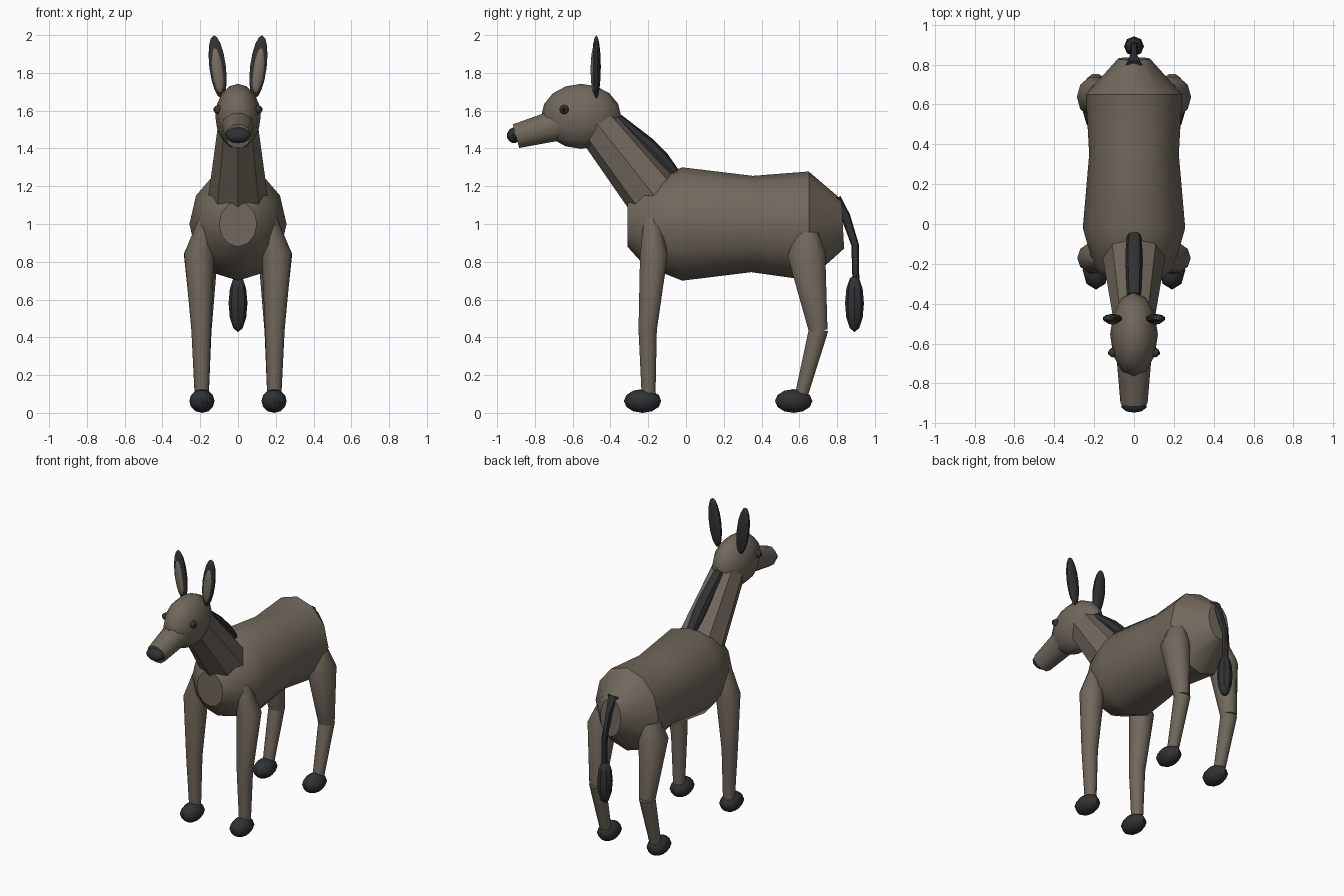
import bpy, bmesh, math
from mathutils import Vector, Matrix, Euler

if "Cube" in bpy.data.objects:
    bpy.data.objects.remove(bpy.data.objects["Cube"])


def material(name, rgb):
    m = bpy.data.materials.new(name)
    m.diffuse_color = (*rgb, 1)
    m.use_nodes = True
    m.node_tree.nodes["Principled BSDF"].inputs["Base Color"].default_value = m.diffuse_color
    return m


COAT = material("brown_coat", (0.165, 0.138, 0.108))
DARK = material("charcoal", (0.03, 0.031, 0.033))
INNER = material("ear_lining", (0.20, 0.16, 0.125))
EYE = material("eye_brown", (0.05, 0.038, 0.03))
BLACK = material("pupil_black", (0.006, 0.006, 0.006))


def finish(bm, name, mat):
    bmesh.ops.recalc_face_normals(bm, faces=bm.faces)
    me = bpy.data.meshes.new(name)
    bm.to_mesh(me)
    bm.free()
    me.materials.append(mat)
    ob = bpy.data.objects.new(name, me)
    bpy.context.collection.objects.link(ob)
    bpy.ops.object.select_all(action='DESELECT')
    ob.select_set(True)
    bpy.context.view_layer.objects.active = ob
    bpy.ops.object.shade_smooth_by_angle(angle=math.radians(42))
    return ob


def loft(name, mat, rings, sides=10):
    """Tube through rings of (x, y, z, half width, half depth)."""
    bm = bmesh.new()
    pts = [Vector(r[:3]) for r in rings]
    loops = []
    for i, r in enumerate(rings):
        t = (pts[min(i + 1, len(pts) - 1)] - pts[max(i - 1, 0)]).normalized()
        u = Vector((1, 0, 0))
        u = (u - t * u.dot(t)).normalized()
        v = t.cross(u)
        loops.append([bm.verts.new(pts[i] + u * r[3] * math.cos(a) + v * r[4] * math.sin(a))
                      for a in (2 * math.pi * k / sides for k in range(sides))])
    for a, b in zip(loops, loops[1:]):
        for k in range(sides):
            n = (k + 1) % sides
            bm.faces.new((a[k], a[n], b[n], b[k]))
    bm.faces.new(loops[0])
    bm.faces.new(loops[-1])
    return finish(bm, name, mat)


def ellipsoid(name, mat, center, radii, rot=(0, 0, 0), seg=12, rings=8):
    bm = bmesh.new()
    rotation = Euler([math.radians(a) for a in rot]).to_matrix().to_4x4()
    m = Matrix.Translation(center) @ rotation @ Matrix.Diagonal((*radii, 1))
    bmesh.ops.create_uvsphere(bm, u_segments=seg, v_segments=rings, radius=1, matrix=m)
    return finish(bm, name, mat)


# Barrel body, neck and mane
loft("body", COAT, [(0, -0.31, 1.0, 0.10, 0.12), (0, -0.22, 1.0, 0.20, 0.22),
                    (0, -0.02, 1.0, 0.257, 0.30), (0, 0.35, 1.0, 0.225, 0.255),
                    (0, 0.65, 0.99, 0.242, 0.288), (0, 0.83, 1.0, 0.08, 0.13)], 12)
loft("neck", COAT, [(0, -0.47, 1.53, 0.105, 0.12), (0, -0.12, 1.09, 0.165, 0.157)], 8)
loft("mane", DARK, [(0, -0.36, 1.56, 0.035, 0.025), (0, -0.21, 1.42, 0.042, 0.045),
                    (0, -0.13, 1.34, 0.042, 0.045), (0, -0.05, 1.26, 0.035, 0.025)], 8)

# Head, muzzle and nose
ellipsoid("head", COAT, (0, -0.555, 1.57), (0.12, 0.212, 0.172))
loft("muzzle", COAT, [(0, -0.62, 1.54, 0.092, 0.093), (0, -0.90, 1.465, 0.068, 0.068)], 10)
ellipsoid("nose", DARK, (0, -0.91, 1.47), (0.066, 0.038, 0.042), (-15, 0, 0), 10, 6)

# Tail with tuft
loft("tail", DARK, [(0, 0.80, 1.14, 0.04, 0.02), (0, 0.845, 1.04, 0.018, 0.025),
                    (0, 0.895, 0.89, 0.02, 0.02), (0, 0.90, 0.68, 0.02, 0.018)], 8)
ellipsoid("tail_tuft", DARK, (0, 0.892, 0.58), (0.05, 0.05, 0.152), seg=8, rings=6)

for side, s in (("left", 1), ("right", -1)):
    # Eyes and ears
    ellipsoid(side + "_eye", EYE, (s * 0.106, -0.645, 1.606), (0.022, 0.024, 0.024))
    ellipsoid(side + "_pupil", BLACK, (s * 0.122, -0.647, 1.607), (0.009, 0.012, 0.012),
              seg=8, rings=6)
    ellipsoid(side + "_ear", DARK, (s * 0.108, -0.475, 1.832), (0.046, 0.024, 0.168),
              (0, s * 7, 0), 10, 8)
    ellipsoid(side + "_ear_lining", INNER, (s * 0.108, -0.487, 1.815), (0.03, 0.018, 0.125),
              (0, s * 7, 0), 10, 8)
    # Legs
    loft(side + "_front_leg", COAT, [(s * 0.165, -0.18, 1.03, 0.04, 0.045),
                                     (s * 0.205, -0.17, 0.84, 0.08, 0.077),
                                     (s * 0.195, -0.203, 0.44, 0.052, 0.051),
                                     (s * 0.192, -0.198, 0.08, 0.037, 0.038)], 10)
    loft(side + "_hind_thigh", COAT, [(s * 0.18, 0.64, 0.95, 0.055, 0.065),
                                      (s * 0.197, 0.638, 0.84, 0.09, 0.105),
                                      (s * 0.192, 0.70, 0.435, 0.052, 0.052)], 10)
    loft(side + "_hind_shin", COAT, [(s * 0.192, 0.703, 0.445, 0.052, 0.054),
                                     (s * 0.192, 0.607, 0.08, 0.037, 0.035)], 10)
    # Hooves
    for end, y in (("front", -0.23), ("hind", 0.57)):
        ellipsoid(f"{side}_{end}_hoof", DARK, (s * 0.191, y, 0.063),
                  (0.067, 0.099, 0.063), seg=8, rings=6)
